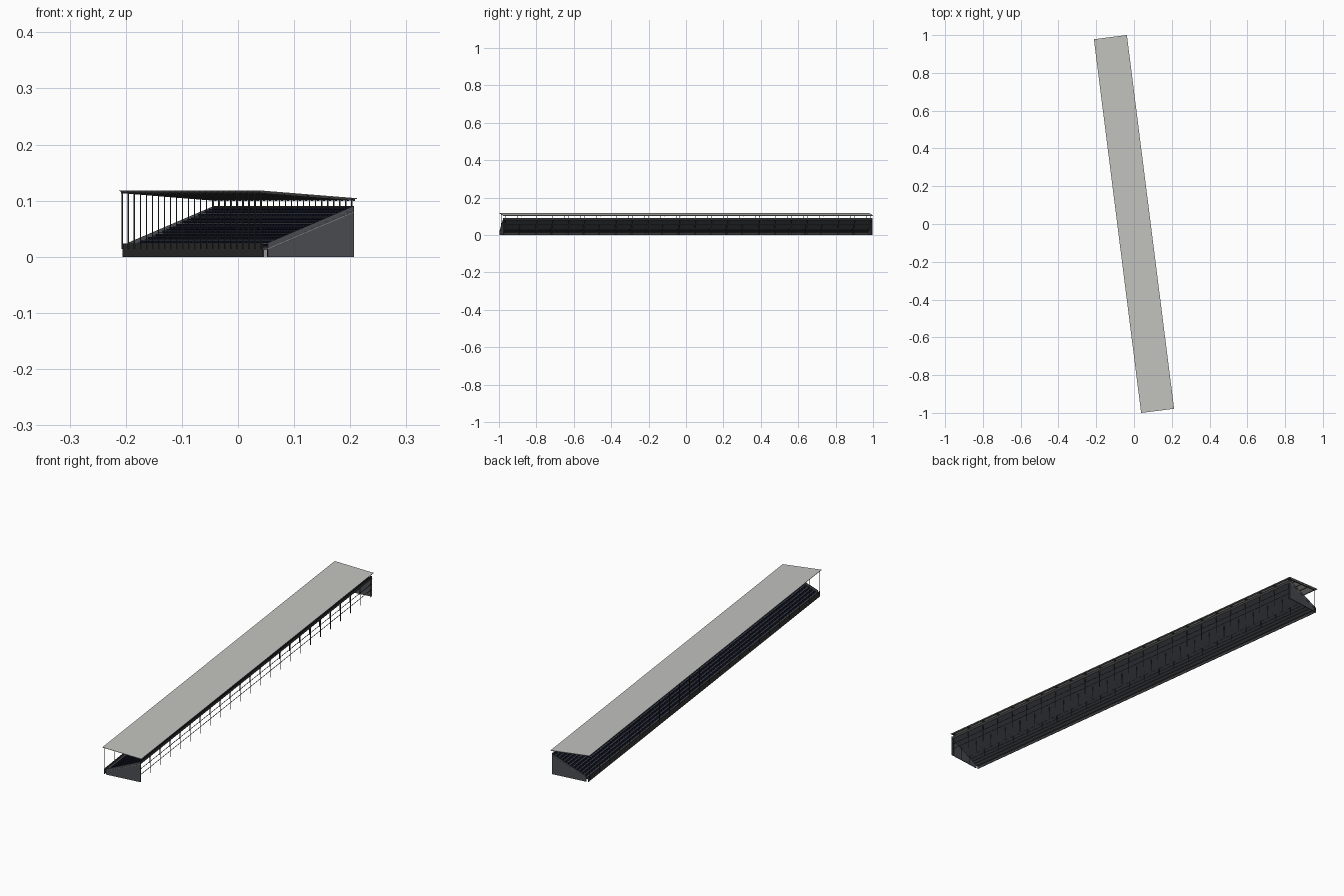
import bpy, bmesh, math
from mathutils import Matrix, Vector

if "Cube" in bpy.data.objects:
    bpy.data.objects.remove(bpy.data.objects["Cube"])

TURN = Matrix.Rotation(math.radians(7.2), 4, 'Z')   # whole stand sits at an angle
END = 0.995                                         # half length of the stand
FRONT, BACK = -0.081, 0.083                         # low and high long edges
ROWS, SEATS, POSTS = 12, 230, 24


def material(name, colour):
    m = bpy.data.materials.new(name)
    m.use_nodes = True
    m.diffuse_color = (*colour, 1)
    m.node_tree.nodes["Principled BSDF"].inputs["Base Color"].default_value = (*colour, 1)
    return m


ROOF = material("roof light grey", (0.55, 0.55, 0.53))
WALL = material("wall grey", (0.07, 0.075, 0.085))
STEEL = material("dark steel", (0.04, 0.04, 0.04))
TREAD = material("dark concrete", (0.05, 0.053, 0.06))
SEAT = material("navy seat", (0.009, 0.014, 0.04))
TRIM = material("pale trim", (0.25, 0.25, 0.25))


def finish(name, bm, mat):
    bmesh.ops.recalc_face_normals(bm, faces=bm.faces)
    bm.transform(TURN)
    mesh = bpy.data.meshes.new(name)
    bm.to_mesh(mesh)
    bm.free()
    mesh.materials.append(mat)
    obj = bpy.data.objects.new(name, mesh)
    bpy.context.collection.objects.link(obj)
    return obj


def add_box(bm, low, high):
    low, high = Vector(low), Vector(high)
    mat = Matrix.Translation((low + high) / 2) @ Matrix.Diagonal((*(high - low), 1))
    bmesh.ops.create_cube(bm, size=1, matrix=mat)


def add_prism(bm, profile, v0, v1):
    """Extrude a width/height profile along the length."""
    face = bm.faces.new([bm.verts.new((u, v0, z)) for u, z in profile])
    new = bmesh.ops.extrude_face_region(bm, geom=[face])["geom"]
    bmesh.ops.translate(bm, vec=(0, v1 - v0, 0),
                        verts=[g for g in new if isinstance(g, bmesh.types.BMVert)])


def boxes(name, mat, pairs):
    bm = bmesh.new()
    for low, high in pairs:
        add_box(bm, low, high)
    return finish(name, bm, mat)


def prisms(name, mat, items):
    bm = bmesh.new()
    for item in items:
        add_prism(bm, *item)
    return finish(name, bm, mat)


def slope(u):
    """Height of the sloping underside."""
    return 0.014 + (u + 0.072) * 0.066 / 0.155


def roof_z(u):
    return 0.110 - u * 0.014 / 0.176


def band(u0, u1, low, high, base=slope):
    return [(u0, base(u0) + low), (u1, base(u1) + low),
            (u1, base(u1) + high), (u0, base(u0) + high)]


# Stepped terrace
run = (BACK - 0.002 + 0.072) / ROWS
rise = 0.0059
steps = []
for i in range(ROWS):
    u, z = -0.072 + i * run, 0.0165 + i * rise
    steps += [(u, z), (u + run, z)]
terrace = [(FRONT, 0.012), (-0.072, 0.0135), (BACK - 0.002, 0.0795)] + steps[::-1] + [(FRONT, 0.0165)]
prisms("terrace_steps", TREAD, [(terrace, -END, END)])

# Sloping soffit below the steps
prisms("terrace_soffit", WALL, [(band(-0.072, BACK, -0.001, 0.0), -END, END)])

# Seats: a pan and a backrest for each place
pitch = 2 * (END - 0.006) / SEATS
pairs = []
for i in range(ROWS):
    u, z = -0.072 + (i + 0.35) * run, 0.0165 + i * rise
    for j in range(SEATS):
        v = -END + 0.006 + (j + 0.1) * pitch
        w = v + 0.8 * pitch
        pairs.append(((u, v, z + 0.0022), (u + 0.0065, w, z + 0.0034)))
        pairs.append(((u + 0.0055, v, z + 0.0022), (u + 0.0070, w, z + 0.0068)))
boxes("seats", SEAT, pairs)

# Front wall and rear parapet
boxes("front_wall", STEEL, [((FRONT - 0.001, -END, 0), (FRONT + 0.001, END, 0.024))])
boxes("rear_parapet", STEEL, [((BACK - 0.002, -END, 0.079), (BACK, END, 0.091))])

# End walls, sloping side parapets and their trim
for side, label in ((-1, "near"), (1, "far")):
    a, b = side * END, side * (END - 0.003)
    prisms(label + "_end_wall", WALL,
           [([(-0.072, 0), (BACK, 0), (BACK, slope(BACK)), (-0.072, slope(-0.072))], a, b)])
    prisms(label + "_side_parapet", WALL, [(band(-0.072, BACK, 0, 0.011), a, b)])
    prisms(label + "_side_trim", TRIM,
           [(band(-0.072, BACK, -0.0005, 0.0008), side * (END + 0.0008), a)])

# Posts
places = [-0.985 + 1.97 * i / (POSTS - 1) for i in range(POSTS)]
t = 0.0009


def post_row(name, u, z0, z1):
    boxes(name, STEEL, [((u - t, v - t, z0), (u + t, v + t, z1)) for v in places])


post_row("front_posts", -0.0835, 0.014, roof_z(-0.0835))
post_row("rear_posts", 0.080, 0, roof_z(0.080))
post_row("middle_posts", 0.030, 0, slope(0.030))
post_row("low_posts", -0.020, 0, slope(-0.020))

# Rear rails
boxes("rear_rails", STEEL,
      [((0.080 - t, -END, z - 0.0007), (0.080 + t, END, z + 0.0007)) for z in (0.03, 0.055)])

# Roof beams and long purlins
prisms("roof_beams", STEEL,
       [(band(-0.086, 0.086, -0.0035, 0, roof_z), v - 0.0012, v + 0.0012) for v in places])
prisms("roof_purlins", STEEL,
       [(band(u - t, u + t, -0.002, 0, roof_z), -END, END) for u in (-0.0835, -0.04, 0, 0.04, 0.08)])

# Roof sheet
prisms("roof", ROOF, [(band(-0.088, 0.088, 0, 0.0015, roof_z), -0.997, 0.997)])
